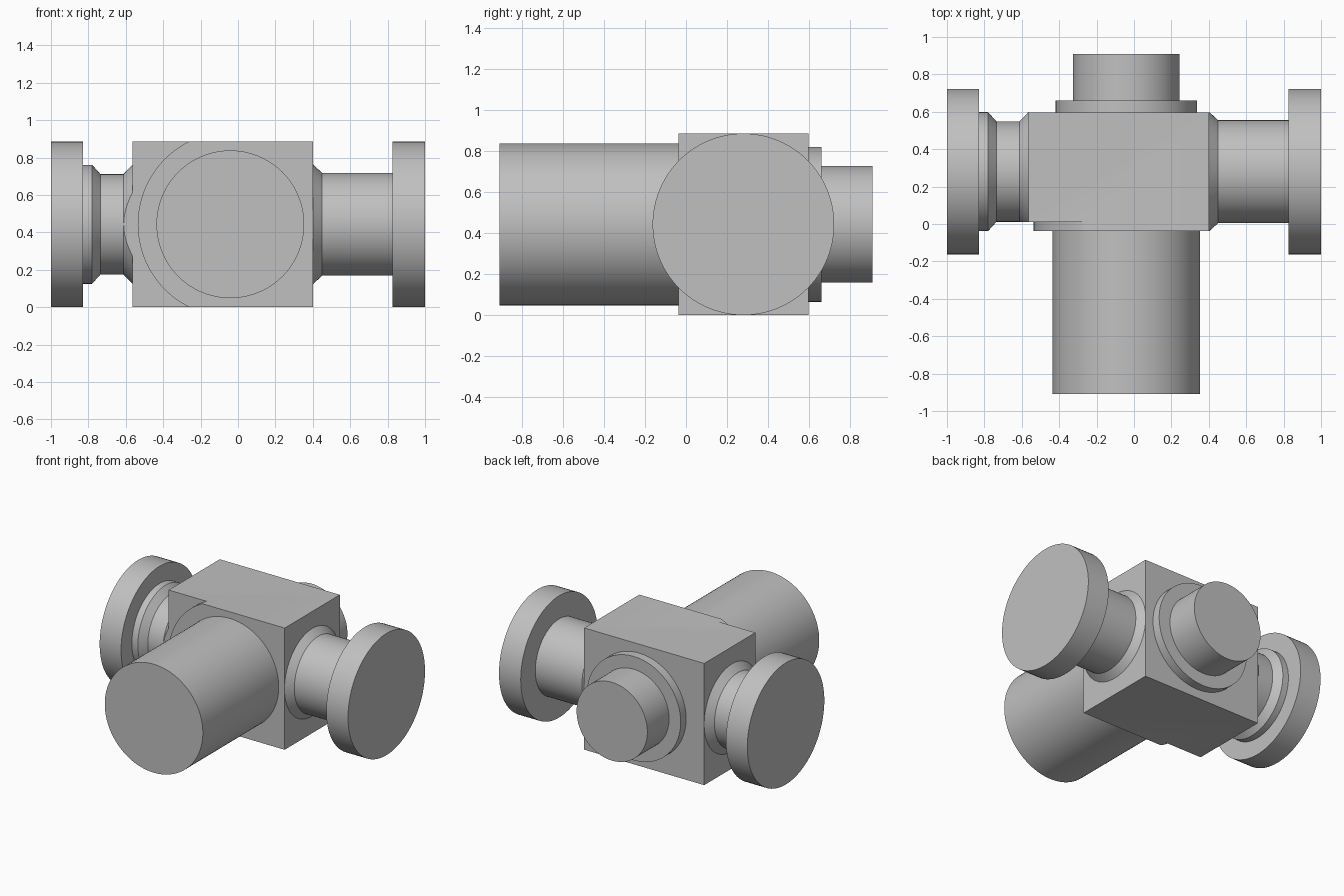
import bpy, bmesh, math
from mathutils import Vector

if "Cube" in bpy.data.objects:
    bpy.data.objects.remove(bpy.data.objects["Cube"])

CZ = 0.443          # height of every axis
CY = 0.28           # y of the cross pipes
CX = -0.041         # x of the front and back cylinders
SEG = 96

grey = bpy.data.materials.new("plain_grey")
grey.diffuse_color = (0.53, 0.53, 0.53, 1)
grey.use_nodes = True
grey.node_tree.nodes["Principled BSDF"].inputs["Base Color"].default_value = grey.diffuse_color


def finish(name, bm, smooth=True):
    bmesh.ops.recalc_face_normals(bm, faces=bm.faces[:])
    me = bpy.data.meshes.new(name)
    bm.to_mesh(me)
    bm.free()
    ob = bpy.data.objects.new(name, me)
    bpy.context.collection.objects.link(ob)
    me.materials.append(grey)
    if smooth:
        shade(ob)
    return ob


def activate(ob):
    bpy.ops.object.select_all(action='DESELECT')
    ob.select_set(True)
    bpy.context.view_layer.objects.active = ob


def shade(ob):
    activate(ob)
    bpy.ops.object.shade_smooth_by_angle(angle=math.radians(30))


def lathe(name, axis, profile):
    """Turn (position, radius) pairs around the x or y axis, closed at both ends."""
    bm = bmesh.new()
    rings = []
    for pos, r in profile:
        ring = []
        for i in range(SEG):
            a = 2 * math.pi * i / SEG
            u, v = r * math.cos(a), CZ + r * math.sin(a)
            ring.append(bm.verts.new((pos, CY + u, v) if axis == 'x' else (CX + u, pos, v)))
        rings.append(ring)
    for a, b in zip(rings, rings[1:]):
        for i in range(SEG):
            j = (i + 1) % SEG
            bm.faces.new((a[i], a[j], b[j], b[i]))
    bm.faces.new(rings[0])
    bm.faces.new(rings[-1])
    return finish(name, bm)


def prism(name, outline, y0, y1):
    """Extrude an (x, z) outline from y0 to y1."""
    bm = bmesh.new()
    face = bm.faces.new([bm.verts.new((x, y0, z)) for x, z in outline])
    new = bmesh.ops.extrude_face_region(bm, geom=[face])["geom"]
    bmesh.ops.translate(bm, vec=Vector((0, y1 - y0, 0)),
                        verts=[g for g in new if isinstance(g, bmesh.types.BMVert)])
    return finish(name, bm, smooth=False)


# central block
block = prism("valve_block", [(-0.565, 0), (0.402, 0), (0.402, 0.886), (-0.565, 0.886)],
              -0.037, 0.597)

# left and right flanged pipes
left = lathe("left_pipe", 'x', [(-0.83, 0.318), (-0.78, 0.318), (-0.735, 0.268),
                                (-0.613, 0.268), (-0.565, 0.318)])
lathe("right_pipe", 'x', [(0.402, 0.319), (0.45, 0.275), (0.825, 0.275)])
lathe("left_flange", 'x', [(-1.0, 0.443), (-0.828, 0.443)])
lathe("right_flange", 'x', [(0.825, 0.443), (1.0, 0.443)])

# front cylinder and stepped back boss
lathe("front_cylinder", 'y', [(-0.91, 0.395), (-0.037, 0.395)])
lathe("back_boss", 'y', [(0.597, 0.378), (0.66, 0.378), (0.66, 0.285), (0.91, 0.285)])

# shallow round-edged relief on the left of the front face
R = 0.495
span = math.asin(0.47 / R)
arc = [(CX - R * math.cos(t), CZ + R * math.sin(t))
       for t in (span * (2 * i / 40 - 1) for i in range(41))]
cutter = prism("relief_cutter", [(-0.66, -0.2), (arc[0][0], -0.2)] + arc +
               [(arc[-1][0], 1.1), (-0.66, 1.1)], -0.2, 0.01)
cutter.hide_render = True
for ob in (block, left):
    mod = ob.modifiers.new("relief", 'BOOLEAN')
    mod.operation = 'DIFFERENCE'
    mod.solver = 'EXACT'
    mod.object = cutter
    activate(ob)
    bpy.ops.object.modifier_apply(modifier=mod.name)
    shade(ob)
bpy.data.objects.remove(cutter)
